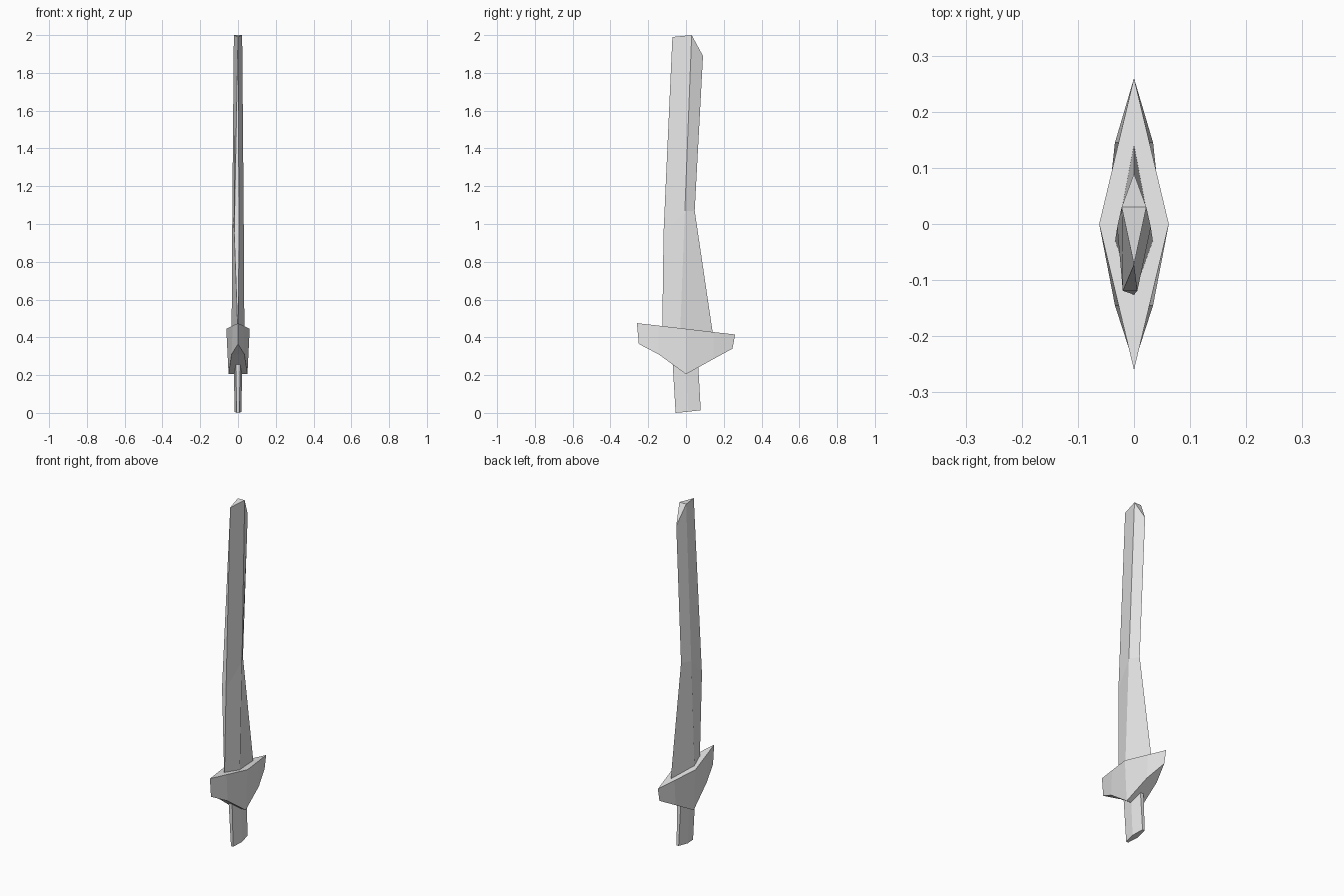
import bpy, bmesh

cube = bpy.data.objects.get("Cube")
if cube:
    bpy.data.objects.remove(cube, do_unlink=True)

grey = bpy.data.materials.new("plain_grey")
grey.use_nodes = True
colour = (0.8, 0.8, 0.8, 1)
grey.diffuse_color = colour
grey.node_tree.nodes["Principled BSDF"].inputs["Base Color"].default_value = colour


def loft(name, sections):
    """Join mirrored sections, bottom to top.
    Each section runs front to back as (half width, y, z, optional x shift)."""
    bm = bmesh.new()
    rows = []
    for section in sections:
        row = []
        for half, y, z, *shift in section:
            mid = shift[0] if shift else 0
            row.append([bm.verts.new((mid + side * half, y, z)) for side in (-1, 1)])
        rows.append(row)

    # Side walls
    for low, high in zip(rows, rows[1:]):
        for a, b, c, d in zip(low, low[1:], high[1:], high):
            for s in (0, 1):
                bm.faces.new((a[s], b[s], c[s], d[s]))
        for end in (0, -1):
            bm.faces.new((*low[end], *reversed(high[end])))

    # Caps made of cross strips
    for row in (rows[0], rows[-1]):
        for a, b in zip(row, row[1:]):
            bm.faces.new((*a, *reversed(b)))

    # Zero-width stations close into sharp edges
    bmesh.ops.remove_doubles(bm, verts=bm.verts, dist=1e-5)
    bmesh.ops.recalc_face_normals(bm, faces=bm.faces)
    mesh = bpy.data.meshes.new(name)
    bm.to_mesh(mesh)
    bm.free()
    mesh.materials.append(grey)
    obj = bpy.data.objects.new(name, mesh)
    bpy.context.collection.objects.link(obj)
    return obj


# Blade: sharp edges front and back, side ridge, clipped tip
loft("blade", [
    [(0, -0.126, 0.4), (0.034, -0.032, 0.4), (0, 0.145, 0.4)],
    [(0.013, -0.119, 0.95, -0.007), (0.03, -0.006, 1.07), (0, 0.046, 1.07)],
    [(0, -0.072, 1.99), (0.022, 0.03, 2.0), (0, 0.09, 1.89)],
])

# Guard: diamond with a sloping top and a keeled underside
loft("guard", [
    [(0, -0.25, 0.365), (0.034, -0.145, 0.31), (0.05, 0, 0.205),
     (0.034, 0.145, 0.285), (0, 0.246, 0.34)],
    [(0, -0.26, 0.475), (0.0275, -0.145, 0.462), (0.062, 0, 0.445),
     (0.0275, 0.145, 0.428), (0, 0.26, 0.415)],
])

# Grip: tapered six-sided handle
loft("grip", [
    [(0.007, -0.055, 0), (0.018, 0.01, 0.006), (0.007, 0.078, 0.014)],
    [(0.012, -0.073, 0.3), (0.023, 0, 0.3), (0.012, 0.062, 0.3)],
])
